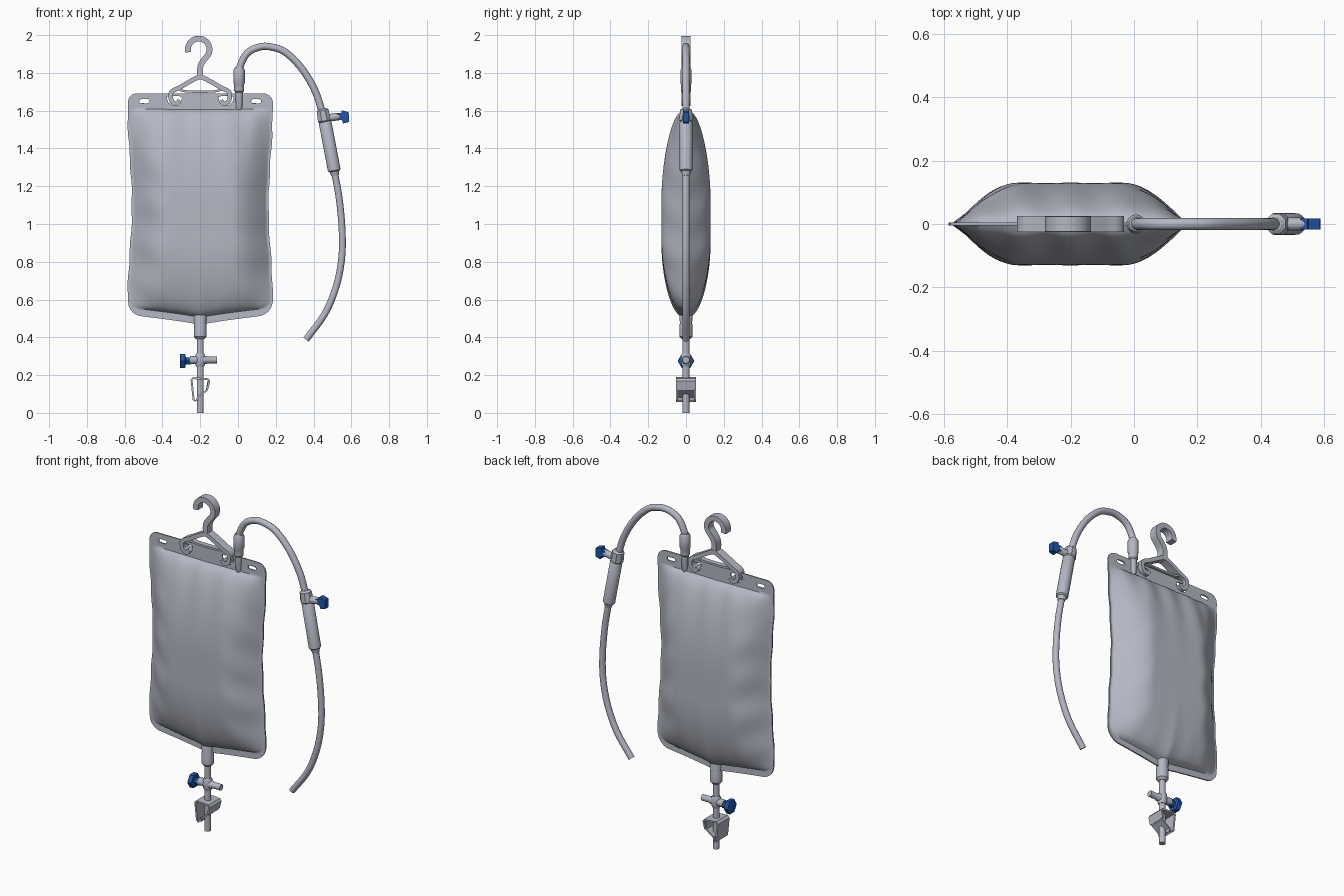
import bpy, bmesh
from math import sin, cos, pi, sqrt, exp, radians
from mathutils import Vector

if "Cube" in bpy.data.objects:
    bpy.data.objects.remove(bpy.data.objects["Cube"])


def material(name, rgb):
    m = bpy.data.materials.new(name)
    m.use_nodes = True
    m.diffuse_color = (*rgb, 1)
    bsdf = m.node_tree.nodes["Principled BSDF"]
    bsdf.inputs["Base Color"].default_value = (*rgb, 1)
    bsdf.inputs["Roughness"].default_value = 0.5
    return m


GREY = material("clear_grey_plastic", (0.46, 0.48, 0.55))
BLUE = material("blue_plastic", (0.015, 0.09, 0.38))
CX = -0.2  # centre line of the bag


def finish(name, bm, mat, angle=35):
    bmesh.ops.recalc_face_normals(bm, faces=bm.faces)
    me = bpy.data.meshes.new(name)
    bm.to_mesh(me)
    bm.free()
    ob = bpy.data.objects.new(name, me)
    bpy.context.collection.objects.link(ob)
    me.materials.append(mat)
    bpy.ops.object.select_all(action='DESELECT')
    ob.select_set(True)
    bpy.context.view_layer.objects.active = ob
    bpy.ops.object.shade_smooth_by_angle(angle=radians(angle))
    return ob


def ring(n, phase=0.0):
    return [(cos(2 * pi * k / n + phase), sin(2 * pi * k / n + phase)) for k in range(n)]


def smooth(pts, steps=8):
    """Catmull-Rom curve through the points."""
    p = [Vector(q) for q in pts]
    p = [2 * p[0] - p[1]] + p + [2 * p[-1] - p[-2]]
    out = []
    for a, b, c, d in zip(p, p[1:], p[2:], p[3:]):
        for s in range(steps):
            t = s / steps
            out.append(0.5 * (2 * b + (c - a) * t + (2 * a - 5 * b + 4 * c - d) * t * t
                              + (3 * b - a - 3 * c + d) * t ** 3))
    return out + [p[-2]]


def sweep(name, path, section, mat=GREY, scales=None, straight=False):
    """Sweep a (normal, y) section along a path in the xz plane."""
    path = [Vector(q) for q in path]
    bm = bmesh.new()
    rows = []
    for i, p in enumerate(path):
        a, b = (path[0], path[-1]) if straight else (path[max(i - 1, 0)], path[min(i + 1, len(path) - 1)])
        t = (b - a).normalized()
        s = scales[i] if scales else 1
        rows.append([bm.verts.new((p.x - t.y * n * s, y * s, p.y + t.x * n * s)) for n, y in section])
    m = len(section)
    for r, q in zip(rows, rows[1:]):
        for k in range(m):
            bm.faces.new((r[k], r[(k + 1) % m], q[(k + 1) % m], q[k]))
    bm.faces.new(rows[0])
    bm.faces.new(rows[-1])
    return finish(name, bm, mat)


def tube(name, pts, r):
    return sweep(name, smooth(pts), [(r * a, r * b) for a, b in ring(16)])


def lathe(name, a, b, profile, mat=GREY, sides=20, phase=0.0):
    """Turned part from a to b; profile holds (fraction, radius)."""
    a, b = Vector(a), Vector(b)
    return sweep(name, [a.lerp(b, t) for t, r in profile], ring(sides, phase), mat,
                 [r for t, r in profile], True)


def ribbon(name, path, width, depth):
    w, d = width / 2, depth / 2
    return sweep(name, path, [(-w, -d), (w, -d), (w, d), (-w, d)])


def plate(name, pts, depth, mat=GREY):
    bm = bmesh.new()
    f = bm.faces.new([bm.verts.new((x, -depth / 2, z)) for x, z in pts])
    ext = bmesh.ops.extrude_face_region(bm, geom=[f])
    bmesh.ops.translate(bm, vec=(0, depth, 0), verts=[v for v in ext["geom"] if isinstance(v, bmesh.types.BMVert)])
    return finish(name, bm, mat)


# Bag: two bulging sheets joined by a thin welded rim
def corner(d, r):
    return r - sqrt(max(r * r - max(r - d, 0) ** 2, 0))


def bag_point(u, v):
    edge = (1 - abs(u)) * 0.38
    low = 0.465 + 0.055 * abs(u) ** 0.8 + corner(edge, 0.07)
    high = 1.692 - corner(edge, 0.05)
    z = low + (high - low) * v
    x = CX + u * (0.373 + 0.011 * cos(2 * pi * (z - 0.6)) + 0.002 * sin(z * 31 + u))
    side = min(max(edge - 0.012, 0) / 0.2, 1)
    top = min(max(1.605 - z, 0) / 0.5, 1)
    bot = min(max(z - low - 0.04, 0) / 0.4, 1)
    h = 0.126 * sin(pi / 2 * side) * sin(pi / 2 * top) ** 0.5 * sin(pi / 2 * bot) ** 0.45
    # soft folds below the top seam, above the bottom seam and down the sides
    h *= 1 + 0.13 * cos((x - CX) * 42) * exp(-max(1.6 - z, 0) / 0.12)
    h *= 1 + 0.05 * cos((x - CX) * 50) * exp(-(z - low) / 0.1)
    h *= 1 + 0.07 * sin(z * 27 + 5 * u) * (1 - side) 
    return x, h + 0.004, z


NU, NV = 72, 90
bm = bmesh.new()
sheets = []
for s in (-1, 1):
    grid = []
    for i in range(NU + 1):
        t = 2 * i / NU - 1
        u = 0.35 * t + 0.65 * sin(pi / 2 * t)
        col = []
        for j in range(NV + 1):
            w = j / NV
            x, h, z = bag_point(u, 0.5 * w + 0.25 * (1 - cos(pi * w)))
            col.append(bm.verts.new((x, s * h, z)))
        grid.append(col)
    for a, b in zip(grid, grid[1:]):
        for j in range(NV):
            bm.faces.new((a[j], b[j], b[j + 1], a[j + 1]))
    sheets.append(grid)
loops = [[g[i][0] for i in range(NU)] + g[NU][:NV] + [g[i][NV] for i in range(NU, 0, -1)] + g[0][:0:-1]
         for g in sheets]
f, b = loops
for k in range(len(f)):
    n = (k + 1) % len(f)
    bm.faces.new((f[k], f[n], b[n], b[k]))
bag = finish("bag", bm, GREY, 50)

# Punched holes in the top flange: two slots and two hanger eyes
cutters = []
for side in (-1, 1):
    slot = [(CX + side * 0.296 + 0.012 * a + (0.015 if a > 0 else -0.015), 1.65 + 0.011 * c)
            for a, c in ring(16, 0.1)]
    eye = [(CX + side * 0.137 + 0.04 * a, 1.672 + (0.045 if c < 0 else 0.006) * c) for a, c in ring(20, 0.1)]
    cutters += [plate("slot_cutter", slot, 0.1), plate("eye_cutter", eye, 0.1)]
for c in cutters:
    c.hide_render = True
    mod = bag.modifiers.new("hole", 'BOOLEAN')
    mod.operation, mod.solver, mod.object = 'DIFFERENCE', 'EXACT', c
    bpy.ops.object.select_all(action='DESELECT')
    bpy.context.view_layer.objects.active = bag
    bpy.ops.object.modifier_apply(modifier=mod.name)
    bpy.data.objects.remove(c)

# Hanger: flat hook, two arms with end claws, and a cross bar
hook = [(CX - 0.008 + 0.057 * cos(radians(a)), 1.924 + 0.057 * sin(radians(a))) for a in range(195, -31, -15)]
ribbon("hanger_hook", smooth(hook + [(-0.185, 1.862), (-0.2, 1.83), (-0.2, 1.765)], 4), 0.031, 0.048)
for side, label in ((1, "left"), (-1, "right")):
    arm = [(0.0, 1.782), (0.05, 1.757), (0.11, 1.722), (0.145, 1.705), (0.157, 1.685),
           (0.15, 1.65), (0.125, 1.637), (0.108, 1.655)]
    ribbon(label + "_hanger_arm", smooth([(CX + side * x, z) for x, z in arm], 5), 0.024, 0.05)
ribbon("hanger_bar", smooth([(CX - 0.12, 1.715), (CX - 0.07, 1.702), (CX + 0.07, 1.702), (CX + 0.12, 1.715)], 4),
       0.012, 0.03)

# Filling line: port, long tube, valve and drip chamber
lathe("top_port", (0.006, 1.6), (0.006, 1.83),
      [(0, 0.012), (0.1, 0.018), (0.42, 0.02), (0.45, 0.026), (0.6, 0.026), (0.64, 0.03), (0.93, 0.03), (1, 0.022)])
tube("upper_tube", [(0.006, 1.78), (0.013, 1.84), (0.05, 1.905), (0.11, 1.936), (0.17, 1.938), (0.25, 1.91),
                    (0.34, 1.82), (0.41, 1.7), (0.452, 1.57)], 0.019)
lathe("valve_body", (0.446, 1.61), (0.462, 1.525),
      [(0, 0.022), (0.1, 0.034), (0.75, 0.038), (0.85, 0.03), (1, 0.03)], sides=8, phase=pi / 8)
lathe("valve_stub", (0.45, 1.558), (0.54, 1.57), [(0, 0.02), (0.9, 0.02), (1, 0.016)])
plate("valve_handle", [(0.525, 1.555), (0.55, 1.55), (0.557, 1.532), (0.588, 1.54), (0.586, 1.592),
                       (0.55, 1.602), (0.547, 1.588), (0.525, 1.583)], 0.034, BLUE)
lathe("drip_chamber", (0.46, 1.545), (0.515, 1.255),
      [(0, 0.028), (0.03, 0.034), (0.9, 0.034), (0.92, 0.026), (1, 0.02)])
tube("lower_tube", [(0.51, 1.28), (0.535, 1.14), (0.551, 0.97), (0.549, 0.82), (0.52, 0.67),
                    (0.46, 0.525), (0.36, 0.388)], 0.018)

# Drain: port, outlet tube, tap with knob, and pinch clamp
lathe("bottom_port", (CX, 0.56), (CX, 0.39),
      [(0, 0.03), (0.1, 0.038), (0.5, 0.032), (0.55, 0.034), (0.92, 0.034), (1, 0.022)])
lathe("drain_tube", (CX, 0.42), (CX, 0.0), [(0, 0.018), (1, 0.018)])
lathe("tap_collar", (CX, 0.315), (CX, 0.245), [(0, 0.02), (0.15, 0.026), (0.85, 0.026), (1, 0.02)])
lathe("tap_barrel", (-0.255, 0.28), (-0.11, 0.28), [(0, 0.022), (0.6, 0.022), (0.65, 0.018), (1, 0.018)])
lathe("tap_knob", (-0.245, 0.275), (-0.308, 0.275),
      [(0, 0.02), (0.5, 0.022), (0.55, 0.042), (0.95, 0.044), (1, 0.038)], BLUE, 6, pi / 2)
ribbon("clamp_strip", [(-0.224, 0.062), (-0.235, 0.07), (-0.246, 0.176), (-0.238, 0.184), (-0.158, 0.178),
                       (-0.152, 0.17), (-0.163, 0.125)], 0.01, 0.108)
ribbon("clamp_lever", [(-0.157, 0.172), (-0.165, 0.12), (-0.212, 0.085), (-0.218, 0.065)], 0.01, 0.09)
